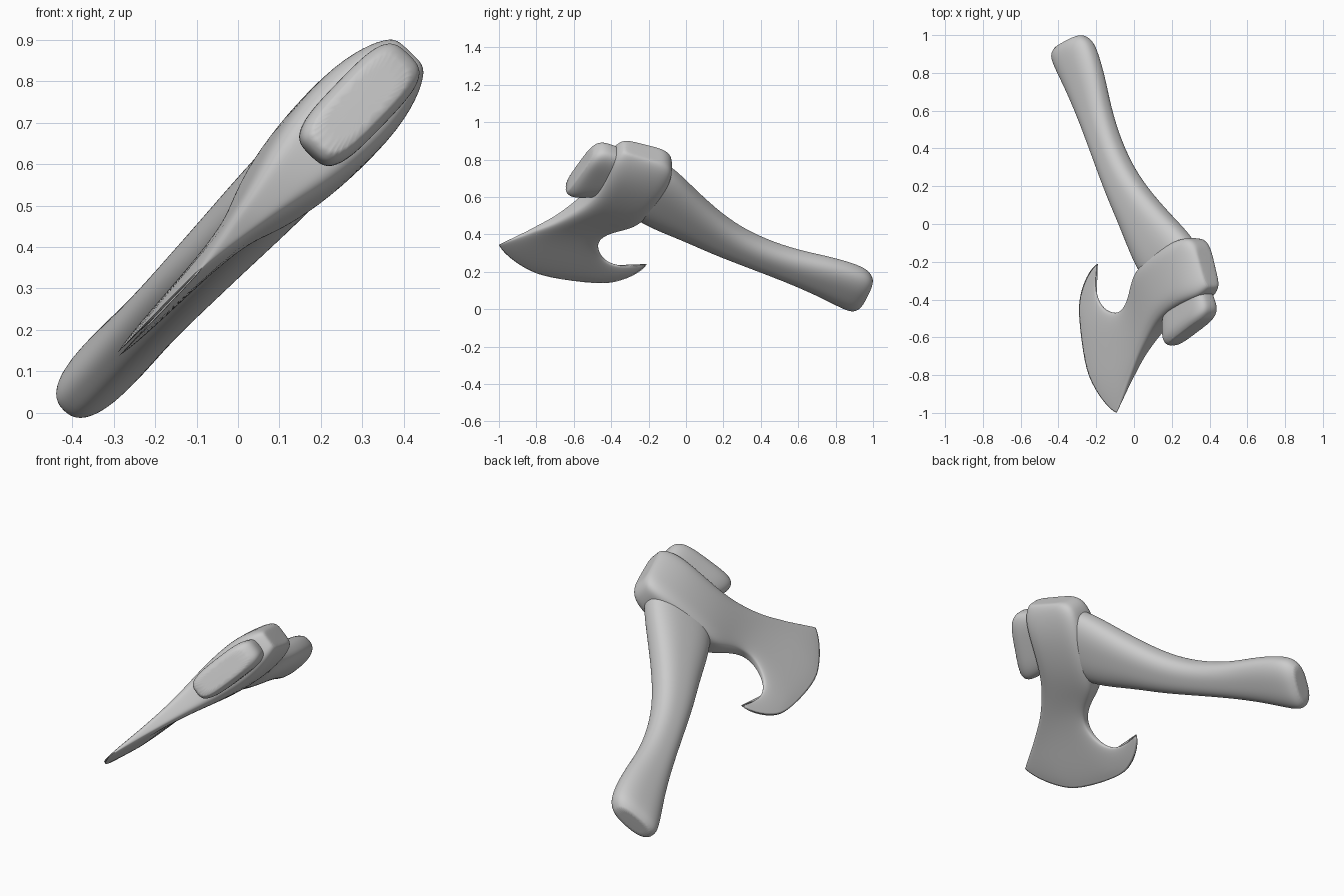
import bpy, bmesh, math
from mathutils import Vector

# The axe lies in a tilted plane: u = along the plane, y = world y, n = plane normal
TILT = math.radians(46)
U = Vector((math.cos(TILT), 0, math.sin(TILT)))
N = Vector((-math.sin(TILT), 0, math.cos(TILT)))
ORIGIN = Vector((0, 0, 0.44))


def loft(name, sections, power, sides=28, crease_start=0.0, crease_end=0.0):
    """Skin superellipse sections: (u1, y1, u2, y2, half thickness, bow)."""
    bm = bmesh.new()
    crease = bm.edges.layers.float.new("crease_edge")
    rings = []
    for u1, y1, u2, y2, b, bow in sections:
        ring = []
        for i in range(sides):
            a = math.tau * (i + 0.5) / sides
            c, s = math.cos(a), math.sin(a)
            c = math.copysign(abs(c) ** (2 / power), c)
            s = math.copysign(abs(s) ** (2 / power), s)
            t = (1 - c / abs(math.cos(math.pi / sides)) ** (2 / power)) / 2
            t = min(max(t, 0), 1)
            u = u1 + (u2 - u1) * t - bow * (4 * t * (1 - t)) ** 0.75
            p = ORIGIN + U * u + N * (b * s)
            p.y = y1 + (y2 - y1) * t
            ring.append(bm.verts.new(p))
        rings.append(ring)
    for r, q in zip(rings, rings[1:]):
        for i in range(sides):
            j = (i + 1) % sides
            bm.faces.new((r[i], r[j], q[j], q[i]))
    for ring, value in ((rings[0], crease_start), (rings[-1], crease_end)):
        for e in bm.faces.new(ring).edges:
            e[crease] = value
    bmesh.ops.recalc_face_normals(bm, faces=bm.faces)
    mesh = bpy.data.meshes.new(name)
    bm.to_mesh(mesh)
    bm.free()
    ob = bpy.data.objects.new(name, mesh)
    bpy.context.collection.objects.link(ob)
    mesh.shade_smooth()
    sub = ob.modifiers.new("smooth", "SUBSURF")
    sub.levels = sub.render_levels = 2
    return ob


# Axe head: poll, eye, neck, then the bearded blade bowing out to the edge
loft("axe_head", [
    (0.600, -0.32, 0.530, -0.14, 0.045, 0),
    (0.600, -0.34, 0.520, -0.11, 0.062, 0),
    (0.550, -0.39, 0.465, -0.06, 0.092, 0),
    (0.450, -0.42, 0.330, -0.10, 0.115, 0),
    (0.300, -0.48, 0.170, -0.18, 0.105, 0),
    (0.200, -0.55, 0.070, -0.24, 0.082, 0),
    (0.120, -0.63, 0.020, -0.30, 0.060, 0),
    (0.050, -0.71, -0.020, -0.40, 0.043, 0),
    (0.000, -0.79, -0.080, -0.465, 0.032, 0.01),
    (-0.040, -0.85, -0.155, -0.475, 0.025, 0.03),
    (-0.075, -0.91, -0.235, -0.45, 0.020, 0.07),
    (-0.100, -0.95, -0.285, -0.39, 0.015, 0.12),
    (-0.118, -0.98, -0.295, -0.30, 0.010, 0.17),
    (-0.132, -1.00, -0.275, -0.21, 0.004, 0.22),
], 4.5, crease_end=1.0)

# Handle: wide where it enters the eye, slim waist, flared grip and butt
loft("handle", [
    (0.52, -0.22, 0.18, -0.36, 0.085, 0),
    (0.44, -0.08, 0.05, -0.25, 0.095, 0),
    (0.25, 0.05, -0.06, -0.04, 0.090, 0),
    (0.06, 0.20, -0.16, 0.12, 0.082, 0),
    (-0.06, 0.33, -0.24, 0.27, 0.078, 0),
    (-0.15, 0.48, -0.32, 0.42, 0.074, 0),
    (-0.21, 0.63, -0.41, 0.58, 0.073, 0),
    (-0.25, 0.78, -0.50, 0.72, 0.075, 0),
    (-0.31, 0.93, -0.595, 0.85, 0.078, 0),
    (-0.355, 0.985, -0.61, 0.895, 0.070, 0),
    (-0.40, 1.00, -0.59, 0.925, 0.048, 0),
], 2.5, crease_end=0.6)

# Handle stub protruding through the front of the eye
loft("handle_stub", [
    (0.52, -0.28, 0.28, -0.40, 0.070, 0),
    (0.565, -0.37, 0.25, -0.51, 0.072, 0),
    (0.595, -0.43, 0.25, -0.58, 0.077, 0),
    (0.590, -0.47, 0.26, -0.63, 0.074, 0),
    (0.565, -0.50, 0.29, -0.645, 0.055, 0),
], 3.5, crease_end=0.5)
